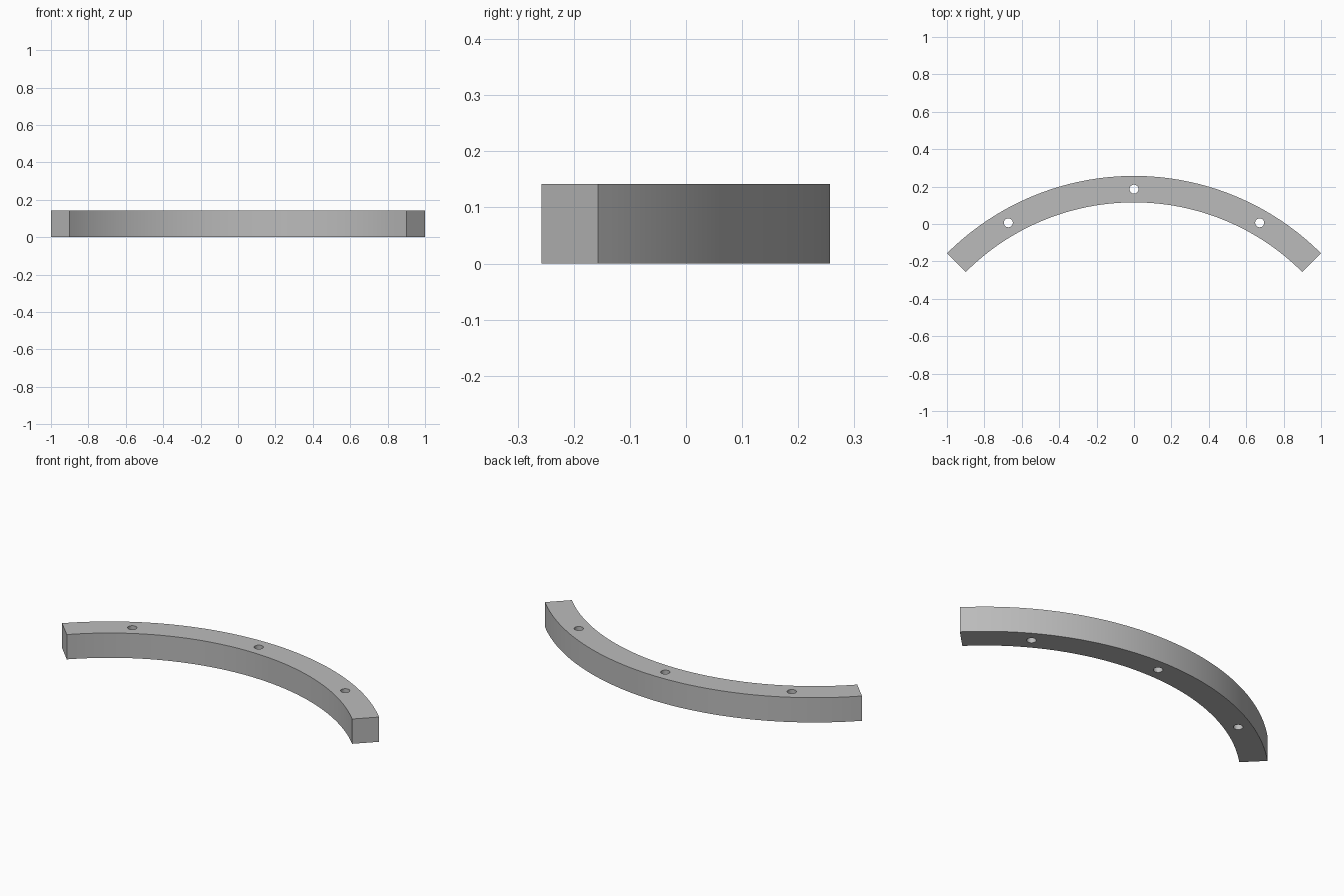
import bpy, bmesh
from math import sin, cos, pi, radians

cube = bpy.data.objects.get("Cube")
if cube:
    bpy.data.objects.remove(cube, do_unlink=True)

R_OUT, R_IN, HEIGHT = 1.4142, 1.2728, 0.1414
HALF_ANGLE, HOLE_ANGLE, HOLE_R = radians(45), radians(30), 0.024
CENTRE_Y = 0.257 - R_OUT
R_MID = (R_OUT + R_IN) / 2
STEPS = 64

grey = bpy.data.materials.new("plain grey")
grey.use_nodes = True
colour = (0.5, 0.5, 0.5, 1)
grey.diffuse_color = colour
grey.node_tree.nodes["Principled BSDF"].inputs["Base Color"].default_value = colour


def on_arc(radius, angle):
    return radius * sin(angle), CENTRE_Y + radius * cos(angle)


def add_loop(curve, points):
    spline = curve.splines.new('POLY')
    spline.points.add(len(points) - 1)
    for p, (x, y) in zip(spline.points, points):
        p.co = (x, y, 0, 1)
    spline.use_cyclic_u = True


# Flat outline of the curved bar with its three through holes
curve = bpy.data.curves.new("curved_bar", 'CURVE')
curve.dimensions = '2D'
curve.fill_mode = 'BOTH'
curve.extrude = HEIGHT / 2
angles = [HALF_ANGLE * (2 * i / STEPS - 1) for i in range(STEPS + 1)]
add_loop(curve, [on_arc(R_OUT, a) for a in angles]
         + [on_arc(R_IN, a) for a in reversed(angles)])
for a in (-HOLE_ANGLE, 0, HOLE_ANGLE):
    cx, cy = on_arc(R_MID, a)
    add_loop(curve, [(cx + HOLE_R * cos(t * pi / 16), cy + HOLE_R * sin(t * pi / 16))
                     for t in range(32)])

# Turn the outline into a solid mesh
bar = bpy.data.objects.new("curved_bar", curve)
bpy.context.collection.objects.link(bar)
bpy.ops.object.select_all(action='DESELECT')
bar.select_set(True)
bpy.context.view_layer.objects.active = bar
bpy.ops.object.convert(target='MESH')
bar = bpy.context.object
bm = bmesh.new()
bm.from_mesh(bar.data)
bmesh.ops.remove_doubles(bm, verts=bm.verts, dist=0.0001)
bmesh.ops.translate(bm, verts=bm.verts, vec=(0, 0, HEIGHT / 2))
bmesh.ops.recalc_face_normals(bm, faces=bm.faces)
bm.to_mesh(bar.data)
bm.free()
bar.data.materials.clear()
bar.data.materials.append(grey)
bpy.ops.object.shade_smooth_by_angle(angle=radians(30))
